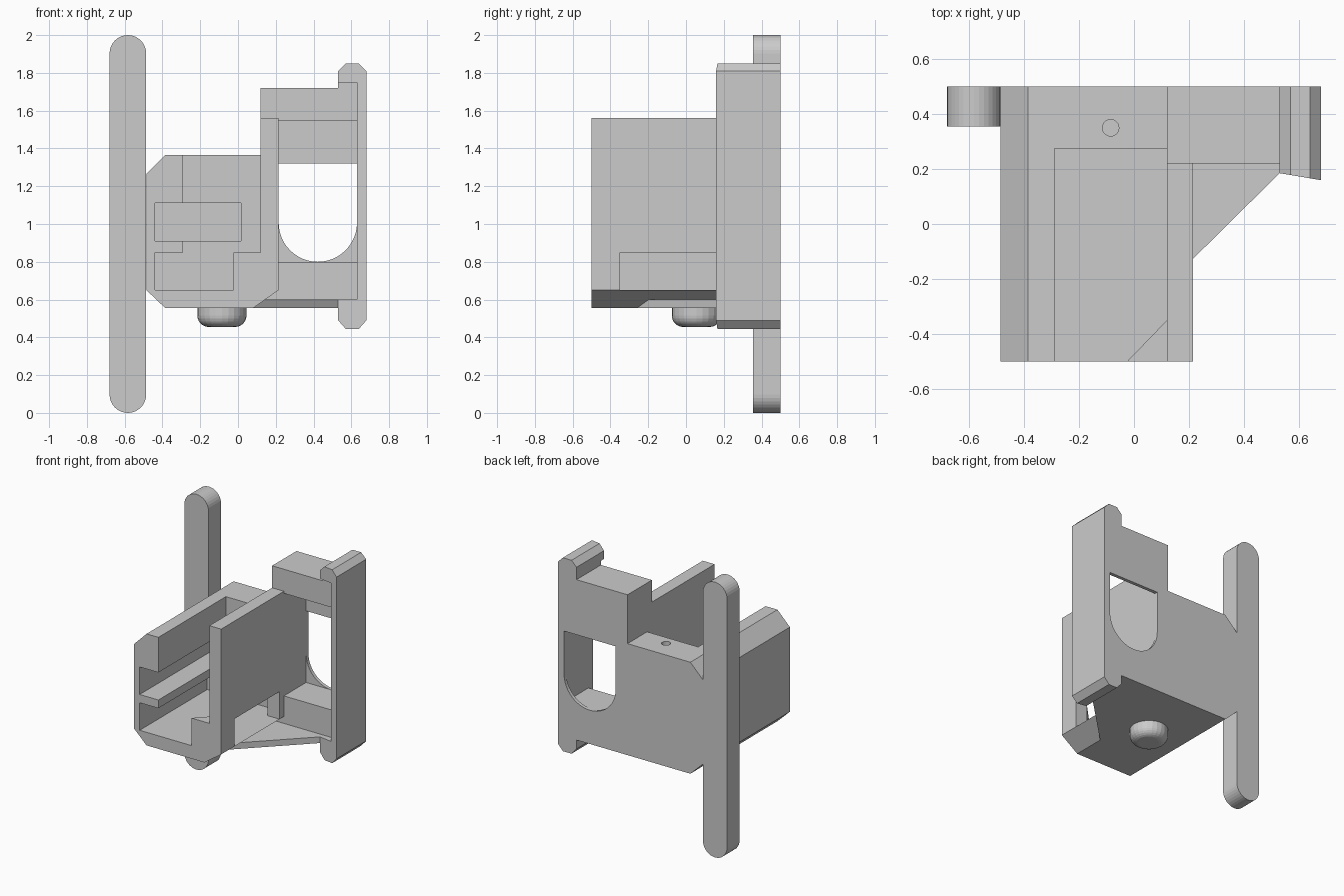
import bpy, bmesh, math

if "Cube" in bpy.data.objects:
    bpy.data.objects.remove(bpy.data.objects["Cube"])


def prism(name, pts, a, b, axis='Y'):
    """Extrude a profile: (x, z) along Y, or (x, y) along Z, from a to b."""
    bm = bmesh.new()
    place = (lambda p, t: (p[0], t, p[1])) if axis == 'Y' else (lambda p, t: (p[0], p[1], t))
    lo = [bm.verts.new(place(p, a)) for p in pts]
    hi = [bm.verts.new(place(p, b)) for p in pts]
    bm.faces.new(lo)
    bm.faces.new(hi)
    n = len(pts)
    for i in range(n):
        j = (i + 1) % n
        bm.faces.new((lo[i], lo[j], hi[j], hi[i]))
    bmesh.ops.recalc_face_normals(bm, faces=bm.faces)
    me = bpy.data.meshes.new(name)
    bm.to_mesh(me)
    bm.free()
    ob = bpy.data.objects.new(name, me)
    bpy.context.collection.objects.link(ob)
    return ob


def box(name, x0, x1, y0, y1, z0, z1):
    return prism(name, [(x0, z0), (x1, z0), (x1, z1), (x0, z1)], y0, y1)


def arc(cx, cy, r, a0, a1, n):
    return [(cx + r * math.cos(math.radians(a0 + (a1 - a0) * i / n)),
             cy + r * math.sin(math.radians(a0 + (a1 - a0) * i / n))) for i in range(n + 1)]


def cut(target, cutter):
    mod = target.modifiers.new('cut', 'BOOLEAN')
    mod.operation, mod.solver, mod.object = 'DIFFERENCE', 'EXACT', cutter
    bpy.context.view_layer.objects.active = target
    bpy.ops.object.modifier_apply(modifier=mod.name)
    bpy.data.objects.remove(cutter)


# Main housing with one tall wall
body = prism('housing', [(-.485, .65), (-.385, .555), (.08, .555), (.215, .65), (.215, 1.56),
                         (.12, 1.56), (.12, 1.365), (-.385, 1.365), (-.485, 1.265)], -.5, .5)
# Open top channel
cut(body, box('channel_cutter', -.29, .12, -.6, .275, .85, 1.7))
# Lower channel with angled exit through the tall wall
cut(body, prism('lower_cutter', [(-.44, -.6), (-.025, -.6), (-.025, -.5), (.12, -.35), (.3, -.35),
                                 (.3, .17), (.12, .17), (.12, .275), (-.44, .275)], .65, .85, 'Z'))
# Side slot running into a pocket in the back wall
cut(body, box('slot_cutter', -.44, .015, -.6, .42, .91, 1.11))
# Small hole from the top into the pocket
cut(body, prism('hole_cutter', arc(-.085, .35, .03, 0, 345, 23), 1.0, 1.5, 'Z'))

# Frame around the window: thick beams, thin panels at the back
box('upper_beam', .12, .635, .22, .5, 1.545, 1.72)
box('upper_beam_end', .53, .635, .22, .5, 1.6, 1.75)
box('lower_beam', .12, .635, .22, .5, .6, .8)
box('upper_panel', .2, .635, .475, .5, 1.32, 1.56)
prism('arched_sill', [(.215, .7), (.63, .7)] + arc(.4225, 1.0075, .2075, 0, -180, 24), .475, .5)

# Floor gusset
prism('floor_gusset', [(.08, -.26), (.53, .185), (.53, .5), (.08, .5)], .555, .6, 'Z')

# Side rail with hooked ends and slanted front
rail = prism('side_rail', [(.53, .6), (.53, .49), (.57, .445), (.64, .445), (.68, .49), (.68, 1.81),
                           (.64, 1.85), (.57, 1.85), (.53, 1.81), (.53, 1.75), (.63, 1.75), (.63, .6)],
             .16, .5)
for v in rail.data.vertices:
    if v.co.y < .3:
        v.co.y = .185 - (v.co.x - .53) * .17

# Long bar with round ends
prism('long_bar', arc(-.583, 1.903, .097, 0, 180, 16) + arc(-.583, .097, .097, 180, 360, 16), .355, .5)

# Rounded foot button, lathed from a quarter-round profile
bm = bmesh.new()
profile = [(.13, .6)] + arc(.07, .515, .06, 0, -90, 6)
rings = [[bm.verts.new((x - .085, y + .055, z)) for x, y in arc(0, 0, r, 0, 345, 23)]
         for r, z in profile]
for lo, hi in zip(rings, rings[1:]):
    for i in range(24):
        j = (i + 1) % 24
        bm.faces.new((lo[i], lo[j], hi[j], hi[i]))
bm.faces.new(rings[0])
bm.faces.new(rings[-1])
bmesh.ops.recalc_face_normals(bm, faces=bm.faces)
me = bpy.data.meshes.new('foot_button')
bm.to_mesh(me)
bm.free()
bpy.context.collection.objects.link(bpy.data.objects.new('foot_button', me))
